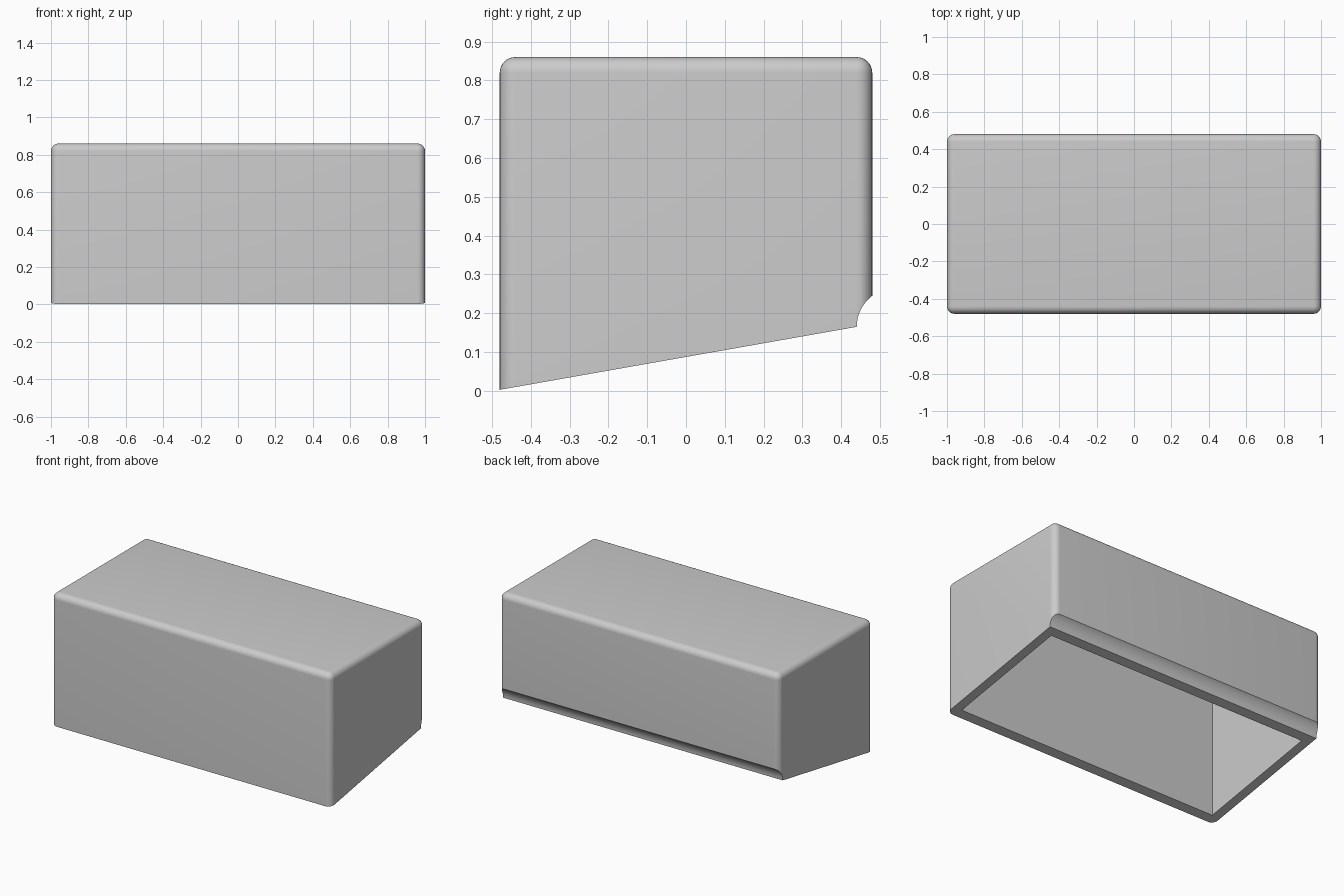
import bpy, bmesh, math
from mathutils import Vector

if "Cube" in bpy.data.objects:
    bpy.data.objects.remove(bpy.data.objects["Cube"])

HALF_Y, HEIGHT, WALL = 0.48, 0.86, 0.06
SLOPE = math.tan(math.radians(10))

grey = bpy.data.materials.new("plain grey")
grey.diffuse_color = (0.6, 0.6, 0.6, 1)
grey.use_nodes = True
grey.node_tree.nodes["Principled BSDF"].inputs["Base Color"].default_value = grey.diffuse_color


def add_object(name, bm):
    bmesh.ops.recalc_face_normals(bm, faces=bm.faces)
    mesh = bpy.data.meshes.new(name)
    bm.to_mesh(mesh)
    bm.free()
    mesh.materials.append(grey)
    obj = bpy.data.objects.new(name, mesh)
    bpy.context.collection.objects.link(obj)
    return obj


def box(lo, hi):
    bm = bmesh.new()
    bmesh.ops.create_cube(bm, size=1)
    lo, hi = Vector(lo), Vector(hi)
    for v in bm.verts:
        v.co = (lo + hi) / 2 + v.co * (hi - lo)
    return bm


def prism(points, half_x):
    """Extrude a (y, z) outline along x."""
    bm = bmesh.new()
    face = bm.faces.new([bm.verts.new((-half_x, y, z)) for y, z in points])
    new = bmesh.ops.extrude_face_region(bm, geom=[face])["geom"]
    bmesh.ops.translate(bm, vec=(2 * half_x, 0, 0),
                        verts=[g for g in new if isinstance(g, bmesh.types.BMVert)])
    return bm


# Rounded outer shell, over-long at the bottom so the sloped cut trims it
bm = box((-1, -HALF_Y, -0.3), (1, HALF_Y, HEIGHT))
bmesh.ops.bevel(bm, geom=list(bm.edges), offset=0.04, segments=8,
                profile=0.5, affect='EDGES')
cover = add_object("cover", bm)

# Sloped underside and the concave groove along the lower back edge
lip_y, lip_z, radius = 0.44, 0.165, 0.1
outline = [(-0.7, -0.5), (-0.7, lip_z - (lip_y + 0.7) * SLOPE)]
for i in range(17):
    a = math.radians(180 - 90 * i / 16)
    outline.append((lip_y + radius * (1 + math.cos(a)), lip_z + radius * math.sin(a)))
outline += [(0.7, lip_z + radius), (0.7, -0.5)]
underside_cutter = add_object("underside_cutter", prism(outline, 1.3))

# Hollow inside, open at the bottom
cavity_cutter = add_object("cavity_cutter", box(
    (-1 + WALL, -HALF_Y + WALL, -0.6), (1 - WALL, lip_y - WALL, HEIGHT - WALL)))

bpy.context.view_layer.objects.active = cover
cover.select_set(True)
for cutter in (underside_cutter, cavity_cutter):
    mod = cover.modifiers.new(cutter.name, 'BOOLEAN')
    mod.operation, mod.solver, mod.object = 'DIFFERENCE', 'EXACT', cutter
    bpy.ops.object.modifier_apply(modifier=mod.name)
    bpy.data.objects.remove(cutter)

bpy.ops.object.shade_smooth_by_angle(angle=math.radians(30))
